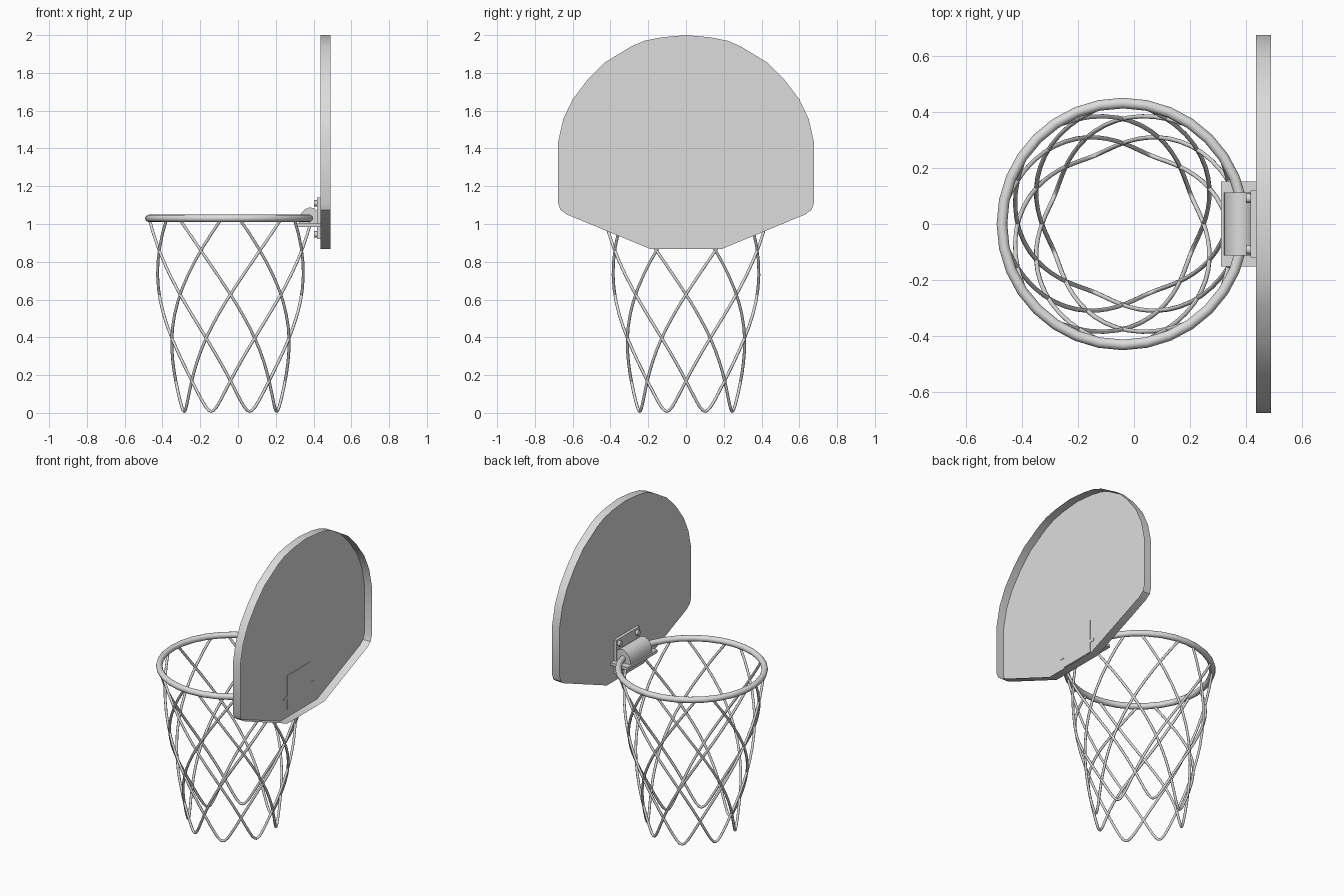
import bpy, bmesh
from math import cos, sin, radians, pi, hypot

if "Cube" in bpy.data.objects:
    bpy.data.objects.remove(bpy.data.objects["Cube"])

grey = bpy.data.materials.new("plain grey")
grey.use_nodes = True
grey.diffuse_color = (0.72, 0.72, 0.72, 1)
grey.node_tree.nodes["Principled BSDF"].inputs["Base Color"].default_value = (0.72, 0.72, 0.72, 1)

RIM_X, RIM_Z, RIM_R = -0.04, 1.03, 0.433


def finish(obj, name, angle=35):
    obj.name = name
    obj.data.materials.clear()
    obj.data.materials.append(grey)
    bpy.ops.object.select_all(action='DESELECT')
    obj.select_set(True)
    bpy.context.view_layer.objects.active = obj
    bpy.ops.object.shade_smooth_by_angle(angle=radians(angle))
    return obj


def extrude_profile(name, points, offset, angle=35, open_end=False):
    """Extrude a closed outline along the offset vector, optionally without the far cap."""
    bm = bmesh.new()
    face = bm.faces.new([bm.verts.new(p) for p in points])
    new = bmesh.ops.extrude_face_region(bm, geom=[face], use_keep_orig=True)
    moved = [g for g in new["geom"] if isinstance(g, bmesh.types.BMVert)]
    cap = [g for g in new["geom"] if isinstance(g, bmesh.types.BMFace)]
    bmesh.ops.translate(bm, verts=moved, vec=offset)
    bmesh.ops.recalc_face_normals(bm, faces=bm.faces[:])
    if open_end:
        bmesh.ops.delete(bm, geom=cap, context='FACES_ONLY')
    mesh = bpy.data.meshes.new(name)
    bm.to_mesh(mesh)
    bm.free()
    obj = bpy.data.objects.new(name, mesh)
    bpy.context.collection.objects.link(obj)
    return finish(obj, name, angle)


def box(name, low, high):
    x0, y0, z0 = low
    x1, y1, z1 = high
    outline = [(x0, y0, z0), (x1, y0, z0), (x1, y1, z0), (x0, y1, z0)]
    return extrude_profile(name, outline, (0, 0, z1 - z0))


# Backboard: mirrored half outline, a shallow tray that is open behind
half = [(0.19, 0.868), (0.63, 1.05), (0.665, 1.075), (0.677, 1.11), (0.677, 1.435),
        (0.65, 1.555), (0.6, 1.66), (0.52, 1.765), (0.43, 1.855), (0.29, 1.94),
        (0.22, 1.97), (0.13, 1.988)]
outline = half + [(0, 2.0)] + [(-y, z) for y, z in reversed(half)]
extrude_profile("backboard", [(0.437, y, z) for y, z in outline], (0.054, 0, 0), 30, open_end=True)

# Rim
bpy.ops.mesh.primitive_torus_add(location=(RIM_X, 0, RIM_Z), major_radius=RIM_R,
                                 minor_radius=0.019, major_segments=32, minor_segments=12)
finish(bpy.context.object, "rim", 60)

# Bracket: wall plate, lower tab and rounded cover over the rim
box("bracket_plate", (0.418, -0.12, 0.92), (0.441, 0.12, 1.14))
box("bracket_tab", (0.312, -0.153, 0.985), (0.440, 0.153, 1.003))
cover = [(0.322, 1.0), (0.324, 1.03), (0.335, 1.058), (0.354, 1.078), (0.378, 1.088),
         (0.405, 1.083), (0.42, 1.07), (0.42, 1.0)]
extrude_profile("bracket_cover", [(x, -0.112, z) for x, z in cover], (0, 0.224, 0), 40)

# Bolts at the plate corners
for side, y in (("right", -0.092), ("left", 0.092)):
    for level, z in (("upper", 1.11), ("lower", 0.945)):
        bpy.ops.mesh.primitive_cylinder_add(vertices=12, radius=0.017, depth=0.018,
                                            location=(0.411, y, z), rotation=(0, pi / 2, 0))
        finish(bpy.context.object, f"bolt_{level}_{side}")

# Net: eight hanging loops that swing up and outward from their lowest point
SWING, STEPS = 106, 18


def net_point(base, u):
    """Point on a loop; u runs from -1 to 1 with the lowest point at 0."""
    s = abs(u) ** 1.25
    swing = SWING * s * (1 if u > 0 else -1)
    r = 0.265 + 0.737 * s ** 2 - 0.993 * s ** 3 + 0.423 * s ** 4
    z = 0.008 + 0.0104 * (hypot(swing, 8.5) - 8.5)
    a = radians(base + swing)
    return (RIM_X + r * cos(a), r * sin(a), z, 1)


curve = bpy.data.curves.new("net", 'CURVE')
curve.dimensions = '3D'
curve.bevel_depth = 0.008
curve.bevel_resolution = 2
for i in range(8):
    spline = curve.splines.new('POLY')
    spline.points.add(2 * STEPS)
    for k, point in enumerate(spline.points):
        point.co = net_point(22.5 + 45 * i, k / STEPS - 1)
net = bpy.data.objects.new("net", curve)
bpy.context.collection.objects.link(net)
bpy.ops.object.select_all(action='DESELECT')
net.select_set(True)
bpy.context.view_layer.objects.active = net
bpy.ops.object.convert(target='MESH')
finish(bpy.context.object, "net", 60)
